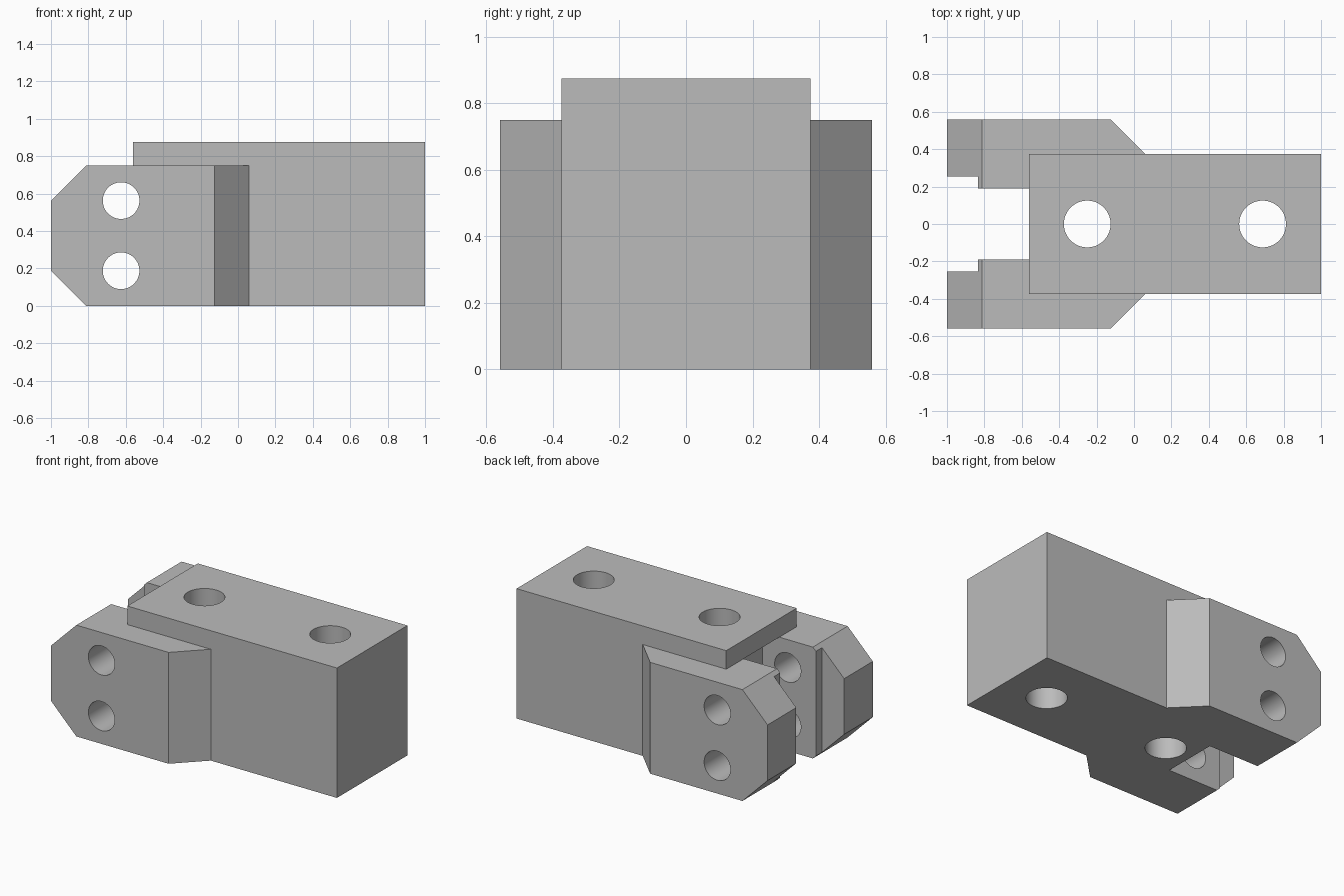
import bpy
import bmesh
from math import pi
from mathutils import Vector

if "Cube" in bpy.data.objects:
    bpy.data.objects.remove(bpy.data.objects["Cube"], do_unlink=True)

grey = bpy.data.materials.new("machined_grey")
grey.use_nodes = True
colour = (0.5, 0.5, 0.5, 1)
grey.diffuse_color = colour
grey.node_tree.nodes["Principled BSDF"].inputs["Base Color"].default_value = colour


def prism(name, outline, axis, low, high):
    """Extrude a flat outline along y (points are x, z) or z (points are x, y)."""
    def place(a, b, depth):
        return Vector((a, b, depth)) if axis == "z" else Vector((a, depth, b))
    bm = bmesh.new()
    face = bm.faces.new([bm.verts.new(place(a, b, low)) for a, b in outline])
    grown = bmesh.ops.extrude_face_region(bm, geom=[face])["geom"]
    moved = [g for g in grown if isinstance(g, bmesh.types.BMVert)]
    bmesh.ops.translate(bm, verts=moved, vec=place(0, 0, high - low))
    bmesh.ops.recalc_face_normals(bm, faces=bm.faces)
    mesh = bpy.data.meshes.new(name)
    bm.to_mesh(mesh)
    bm.free()
    obj = bpy.data.objects.new(name, mesh)
    bpy.context.collection.objects.link(obj)
    mesh.materials.append(grey)
    return obj


def drill(name, location, radius, rotation=(0, 0, 0)):
    bpy.ops.mesh.primitive_cylinder_add(vertices=64, radius=radius, depth=3,
                                        location=location, rotation=rotation)
    tool = bpy.context.object
    tool.name = name
    tool.data.materials.append(grey)
    return tool


def combine(target, tool, operation):
    """Apply a boolean and remove the used tool."""
    mod = target.modifiers.new(operation.lower(), "BOOLEAN")
    mod.operation = operation
    mod.solver = "EXACT"
    mod.object = tool
    bpy.context.view_layer.objects.active = target
    bpy.ops.object.modifier_apply(modifier=mod.name)
    bpy.data.objects.remove(tool, do_unlink=True)


# Long block with a short overhanging lip above the slot
slot_end, lip, arm_top, top = -0.4375, -0.5625, 0.75, 0.875
block = prism("clevis_block", [(slot_end, 0), (1, 0), (1, top), (lip, top),
                               (lip, arm_top), (slot_end, arm_top)],
              "y", -0.375, 0.375)

# Pair of fork arms, stepped inside at the tip and tapered into the block
arm_plan = [(-1, 0.255), (-0.835, 0.255), (-0.835, 0.19), (-0.2, 0.19),
            (0.06, 0.375), (-0.125, 0.56), (-1, 0.56)]
for side, name in ((-1, "front_arm"), (1, "back_arm")):
    arm = prism(name, [(x, side * y) for x, y in arm_plan], "z", 0, arm_top)
    # Sloped corners at the arm tip
    for edge, middle in ((0, 0.1875), (arm_top, 0.5625)):
        out = edge + (edge - middle)
        corner = prism("tip_cutter", [(-0.8125, edge), (-1, middle),
                                      (-1.1875, middle), (-1.1875, out),
                                      (-0.625, out)], "y", -1, 1)
        combine(arm, corner, "DIFFERENCE")
    combine(block, arm, "UNION")

# Vertical mounting holes and cross pin holes
for x in (-0.25, 0.6875):
    combine(block, drill("mount_drill", (x, 0, 0.4), 0.125), "DIFFERENCE")
for z in (0.1875, 0.5625):
    combine(block, drill("pin_drill", (-0.625, 0, z), 0.098, (pi / 2, 0, 0)),
            "DIFFERENCE")

bpy.ops.object.select_all(action="DESELECT")
block.select_set(True)
bpy.context.view_layer.objects.active = block
bpy.ops.object.shade_smooth_by_angle(angle=pi / 6)
